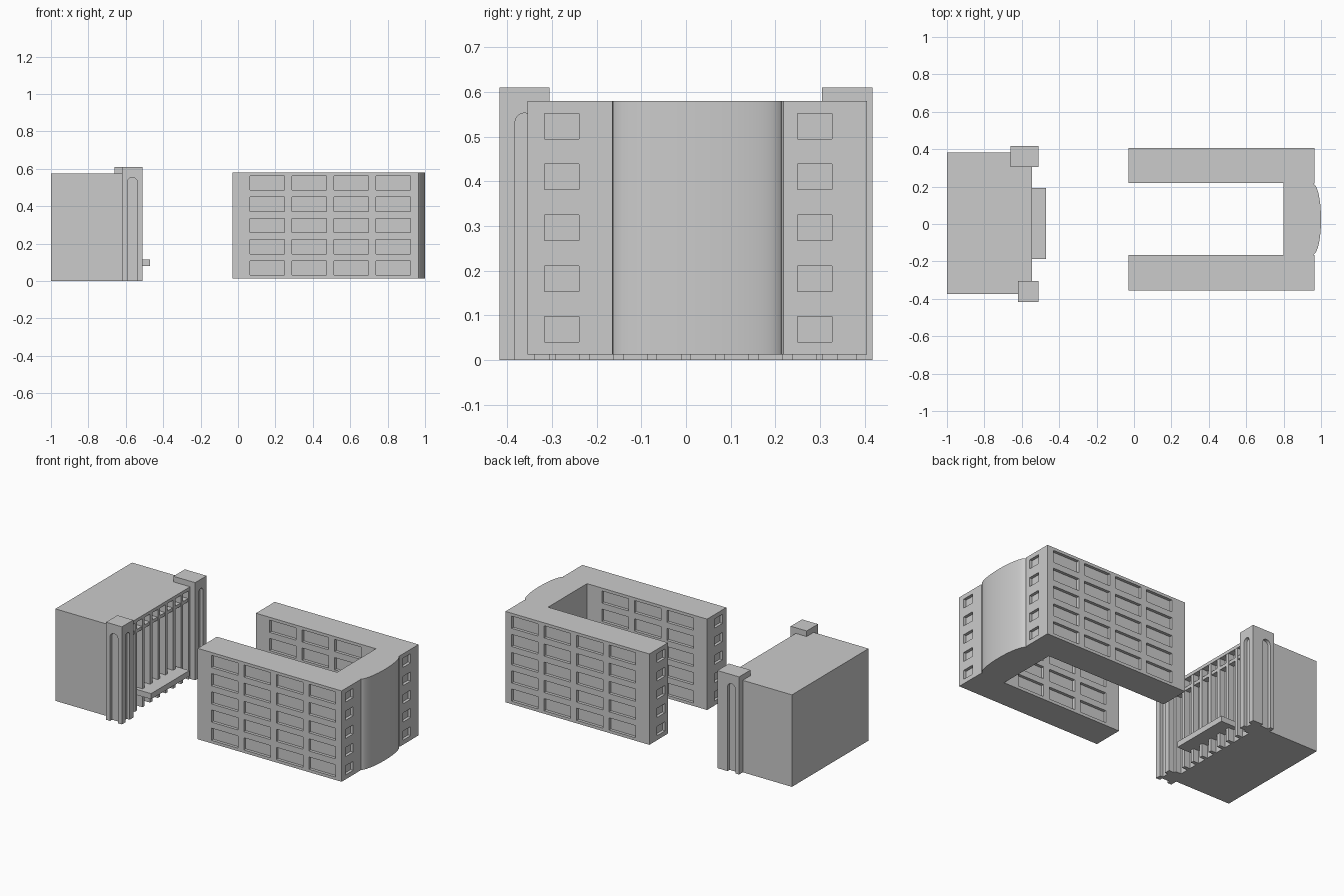
import bpy, bmesh, math
from mathutils import Vector

if "Cube" in bpy.data.objects:
    bpy.data.objects.remove(bpy.data.objects["Cube"])


def add_prism(bm, pts, direction):
    # Extrude a closed 3D outline along a direction
    face = bm.faces.new([bm.verts.new(p) for p in pts])
    ext = bmesh.ops.extrude_face_region(bm, geom=[face])
    moved = [g for g in ext["geom"] if isinstance(g, bmesh.types.BMVert)]
    bmesh.ops.translate(bm, verts=moved, vec=Vector(direction))


def add_box(bm, x0, x1, y0, y1, z0, z1):
    add_prism(bm, [(x0, y0, z0), (x1, y0, z0), (x1, y1, z0), (x0, y1, z0)], (0, 0, z1 - z0))


def finish(name, bm):
    bmesh.ops.recalc_face_normals(bm, faces=bm.faces[:])
    me = bpy.data.meshes.new(name)
    bm.to_mesh(me)
    bm.free()
    ob = bpy.data.objects.new(name, me)
    bpy.context.collection.objects.link(ob)
    return ob


def box(name, *dims):
    bm = bmesh.new()
    add_box(bm, *dims)
    return finish(name, bm)


def cut(ob, cutter):
    mod = ob.modifiers.new("recesses", 'BOOLEAN')
    mod.operation = 'DIFFERENCE'
    mod.solver = 'EXACT'
    mod.object = cutter
    bpy.context.view_layer.objects.active = ob
    bpy.ops.object.modifier_apply(modifier=mod.name)
    bpy.data.objects.remove(cutter)


def arch(c, half, top, bottom=-0.01):
    # Round-topped niche outline as (horizontal, z) pairs
    pts = [(c - half, bottom), (c + half, bottom)]
    for i in range(13):
        a = math.pi * i / 12
        pts.append((c + half * math.cos(a), top - half + half * math.sin(a)))
    return pts


# U-shaped block with a bowed end
outline = [(-0.03, -0.355), (0.965, -0.355), (0.965, -0.165)]
for i in range(21):
    a = -math.pi / 2 + math.pi * i / 20
    outline.append((0.957 + 0.043 * math.cos(a), 0.025 + 0.189 * math.sin(a)))
outline += [(0.965, 0.218), (0.965, 0.405), (-0.03, 0.405), (-0.03, 0.22),
            (0.80, 0.22), (0.80, -0.165), (-0.03, -0.165)]
bm = bmesh.new()
add_prism(bm, [(x, y, 0.012) for x, y in outline], (0, 0, 0.568))
block = finish("u_shaped_block", bm)

# Window recesses: long faces (inside and outside) and wing ends
D = 0.018
bm = bmesh.new()
for row in range(5):
    z = 0.0685 + row * 0.1138
    for col in range(4):
        x = 0.065 + col * 0.2245
        for y in (-0.355, -0.165, 0.22, 0.405):
            if x + 0.183 > 0.80 and y in (-0.165, 0.22):
                continue
            add_box(bm, x, x + 0.183, y - D, y + D, z - 0.038, z + 0.038)
    for y in (-0.317, 0.25):
        for x in (-0.03, 0.965):
            add_box(bm, x - D, x + D, y, y + 0.077, z - 0.0285, z + 0.0285)
cut(block, finish("window_cutter", bm))

# Hall with recessed facade
box("hall_body", -1.0, -0.585, -0.375, 0.382, 0, 0.575)
box("roof_edge", -0.585, -0.545, -0.375, 0.382, 0.555, 0.575)
box("facade_beam", -0.585, -0.55, -0.31, 0.315, 0.485, 0.505)

# Vertical fins across the facade
bm = bmesh.new()
for k in range(-4, 5):
    y = k * 0.0757
    add_box(bm, -0.585, -0.547, y - 0.011, y + 0.011, 0, 0.555)
finish("facade_fins", bm)

# Entrance canopy
box("entrance_canopy", -0.585, -0.47, -0.187, 0.192, 0.08, 0.115)

# Corner towers with round-topped niches
for name, x0, y0, y1, side, cx in (("front_tower", -0.62, -0.418, -0.306, -0.418, -0.565),
                                   ("back_tower", -0.66, 0.305, 0.418, 0.418, -0.607)):
    tower = box(name, x0, -0.51, y0, y1, 0, 0.61)
    bm = bmesh.new()
    yc = (y0 + y1) / 2
    add_prism(bm, [(-0.53, u, z) for u, z in arch(yc, 0.021, 0.553)], (0.04, 0, 0))
    add_prism(bm, [(u, side - 0.02, z) for u, z in arch(cx, 0.027, 0.553)], (0, 0.04, 0))
    cut(tower, finish("niche_cutter", bm))

# Smooth only the curved surfaces
for ob in list(bpy.context.collection.objects):
    bpy.ops.object.select_all(action='DESELECT')
    ob.select_set(True)
    bpy.context.view_layer.objects.active = ob
    bpy.ops.object.shade_smooth_by_angle(angle=math.radians(25))
